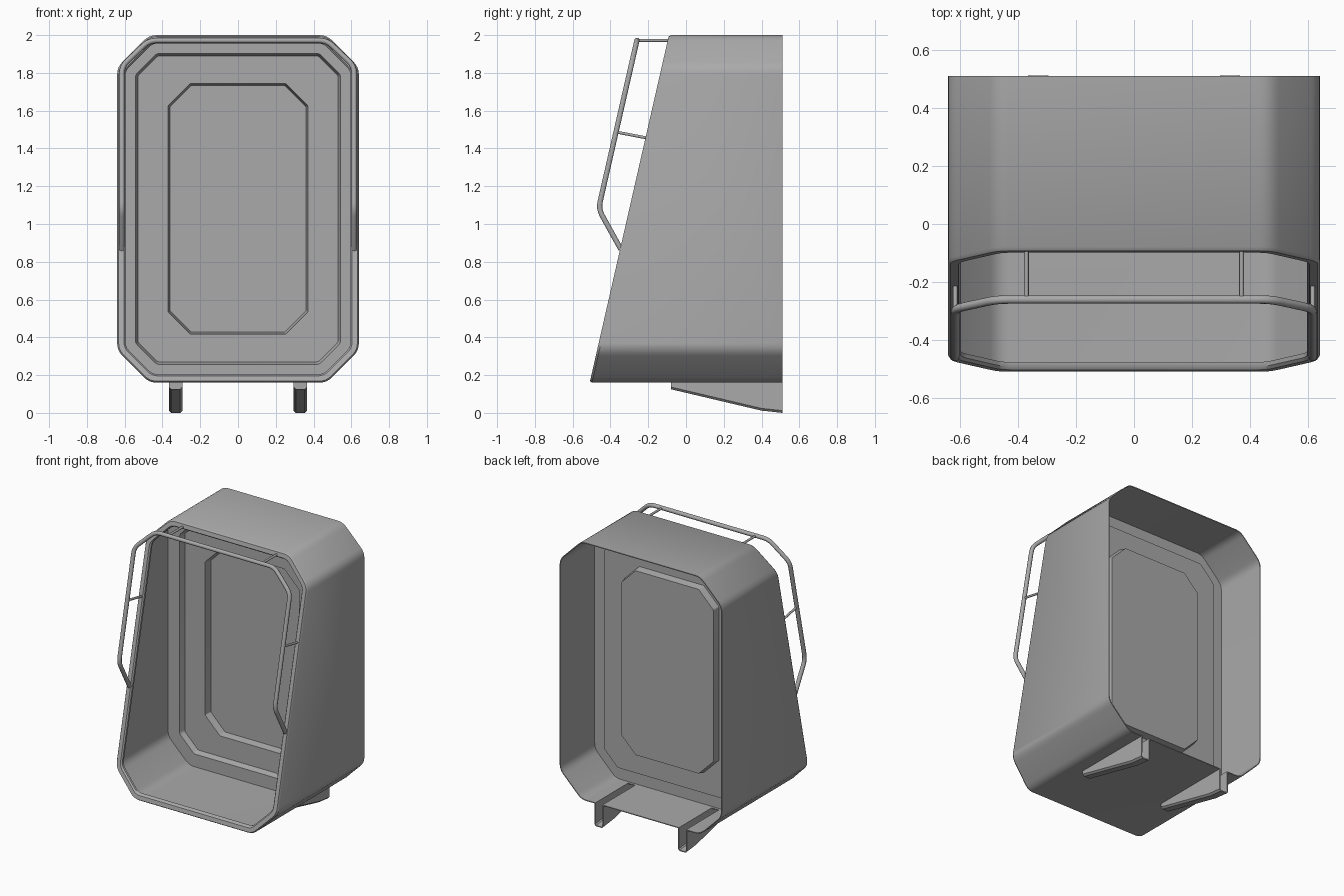
import bpy, bmesh, math
from mathutils import Vector

cube = bpy.data.objects.get("Cube")
if cube:
    bpy.data.objects.remove(cube, do_unlink=True)

HX, HZ, MID, BACK = 0.64, 0.92, 1.08, 0.51   # hood half sizes, centre height, rear plane

grey = bpy.data.materials.new("painted grey")
grey.use_nodes = True
colour = (0.4, 0.4, 0.4, 1)
grey.diffuse_color = colour
grey.node_tree.nodes["Principled BSDF"].inputs["Base Color"].default_value = colour


def slant(z):
    """Depth of the leaning front plane at height z."""
    return -0.51 + (z - 0.16) * 0.228


def rounded(points, d, closed=True, steps=4):
    """Replace each corner by a short curve reaching d along both edges."""
    out, n = [], len(points)
    for i, p in enumerate(points):
        if not closed and i in (0, n - 1):
            out.append(p)
            continue
        a = p + (points[i - 1] - p).normalized() * d
        b = p + (points[(i + 1) % n] - p).normalized() * d
        for k in range(steps + 1):
            t = k / steps
            out.append(a * (1 - t) ** 2 + p * 2 * t * (1 - t) + b * t * t)
    return out


def octagon(hx, hz, c, depth, r):
    """Chamfered rectangle; depth is a function of height."""
    quarter = [(hx, hz - c), (hx - c, hz)]
    pts = quarter + [(-x, z) for x, z in quarter[::-1]]
    pts += [(-x, -z) for x, z in pts]
    ring = rounded([Vector((x, 0, z + MID)) for x, z in pts], r)
    return [Vector((p.x, depth(p.z), p.z)) for p in ring]


def inset_ring(i, depth):
    return octagon(HX - i, HZ - i, 0.17 - 0.586 * i, depth, 0.04 - i * 0.25)


def finish(obj, angle=35):
    if not obj.data.materials:
        obj.data.materials.append(grey)
    bpy.ops.object.select_all(action='DESELECT')
    obj.select_set(True)
    bpy.context.view_layer.objects.active = obj
    if obj.type == 'CURVE':
        bpy.ops.object.convert(target='MESH')
    for m in list(obj.modifiers):
        bpy.ops.object.modifier_apply(modifier=m.name)
    bpy.ops.object.shade_smooth_by_angle(angle=math.radians(angle))


def loft(name, rings, around=True, join=False, cap_first=False, cap_last=False):
    """Skin a row of equal rings with quads."""
    bm = bmesh.new()
    rows = [[bm.verts.new(p) for p in ring] for ring in rings]
    pairs = list(zip(rows, rows[1:])) + ([(rows[-1], rows[0])] if join else [])
    n = len(rows[0])
    for a, b in pairs:
        for i in range(n if around else n - 1):
            j = (i + 1) % n
            bm.faces.new((a[i], a[j], b[j], b[i]))
    if cap_first:
        bm.faces.new(rows[0])
    if cap_last:
        bm.faces.new(rows[-1])
    bmesh.ops.recalc_face_normals(bm, faces=bm.faces)
    mesh = bpy.data.meshes.new(name)
    bm.to_mesh(mesh)
    bm.free()
    obj = bpy.data.objects.new(name, mesh)
    bpy.context.collection.objects.link(obj)
    return obj


def thicken(obj, t, offset=0):
    m = obj.modifiers.new("thickness", 'SOLIDIFY')
    m.thickness, m.offset = t, offset


def tube(name, points, radius):
    curve = bpy.data.curves.new(name, 'CURVE')
    curve.dimensions = '3D'
    curve.bevel_depth, curve.bevel_resolution = radius, 3
    curve.use_fill_caps = True
    spline = curve.splines.new('POLY')
    spline.points.add(len(points) - 1)
    for sp, p in zip(spline.points, points):
        sp.co = (*p, 1)
    obj = bpy.data.objects.new(name, curve)
    bpy.context.collection.objects.link(obj)
    finish(obj, 50)


# Hood: thin sheet with a folded lip around the leaning front opening
def rear(z):
    return BACK


def front(back_by):
    return lambda z: slant(z) + back_by


hood = loft("hood_shell", [
    inset_ring(0, rear), inset_ring(0, front(0.012)), inset_ring(0.008, front(0)),
    inset_ring(0.036, front(0)), inset_ring(0.044, front(0.01)),
    inset_ring(0.044, front(0.025)), inset_ring(0.006, front(0.025)),
    inset_ring(0.006, rear)], join=True)

# Floor slots above the support channels
for side in (-1, 1):
    bpy.ops.mesh.primitive_cube_add(size=1, location=(side * 0.33, 0.34, 0.16))
    cutter = bpy.context.object
    cutter.name = "slot_cutter"
    cutter.scale = (0.056, 0.4, 0.1)
    cutter.hide_render = True
    m = hood.modifiers.new("slot", 'BOOLEAN')
    m.operation, m.object, m.solver = 'DIFFERENCE', cutter, 'EXACT'
    bpy.context.view_layer.objects.active = hood
    bpy.ops.object.modifier_apply(modifier=m.name)
    bpy.data.objects.remove(cutter, do_unlink=True)
finish(hood)

# Inner panel: two steps pressed towards the rear
def flat(y):
    return lambda z: y


panel = loft("inner_panel", [
    inset_ring(0.004, flat(0.12)), inset_ring(0.095, flat(0.12)),
    inset_ring(0.108, flat(0.16)),
    octagon(0.372, 0.665, 0.118, flat(0.16), 0.006),
    octagon(0.362, 0.655, 0.114, flat(0.21), 0.006)], cap_last=True)
thicken(panel, 0.006)
finish(panel, 30)

# Support channels: tapered, open at top and rear
for side, label in ((1, "left"), (-1, "right")):
    w, c, top = 0.036, 0.012, 0.161
    sections = []
    for y, z in ((-0.08, 0.125), (0.40, 0.012), (BACK, 0.0)):
        half = [(w, top), (w, z + c), (w - c, z)]
        shape = half + [(-x, h) for x, h in half[::-1]]
        sections.append([Vector((side * 0.33 + x, y, h)) for x, h in shape])
    channel = loft(label + "_support_channel", sections, around=False, cap_first=True)
    # open sheet: make its normals face outwards before thickening inwards
    bm = bmesh.new()
    bm.from_mesh(channel.data)
    low = min(bm.faces, key=lambda f: f.calc_center_median().z)
    if low.normal.z > 0:
        bmesh.ops.reverse_faces(bm, faces=bm.faces)
    bm.to_mesh(channel.data)
    bm.free()
    thicken(channel, 0.008, -1)
    finish(channel, 30)

# Guard rail standing off the front opening
def rail_point(x, z):
    return Vector((x, slant(z) - 0.163, z))


half = [Vector((0.615, slant(0.865) + 0.005, 0.865)), rail_point(0.615, 1.08),
        rail_point(0.615, 1.835), rail_point(0.47, 1.972)]
path = half + [Vector((-p.x, p.y, p.z)) for p in half[::-1]]
tube("guard_rail", rounded(path, 0.04, closed=False), 0.0145)

# Rail struts
for side, label in ((1, "left"), (-1, "right")):
    tube(label + "_top_strut",
         [rail_point(side * 0.37, 1.972), Vector((side * 0.37, -0.09, 1.972))], 0.008)
    tube(label + "_side_strut",
         [rail_point(side * 0.615, 1.487), Vector((side * 0.615, -0.205, 1.455))], 0.008)
